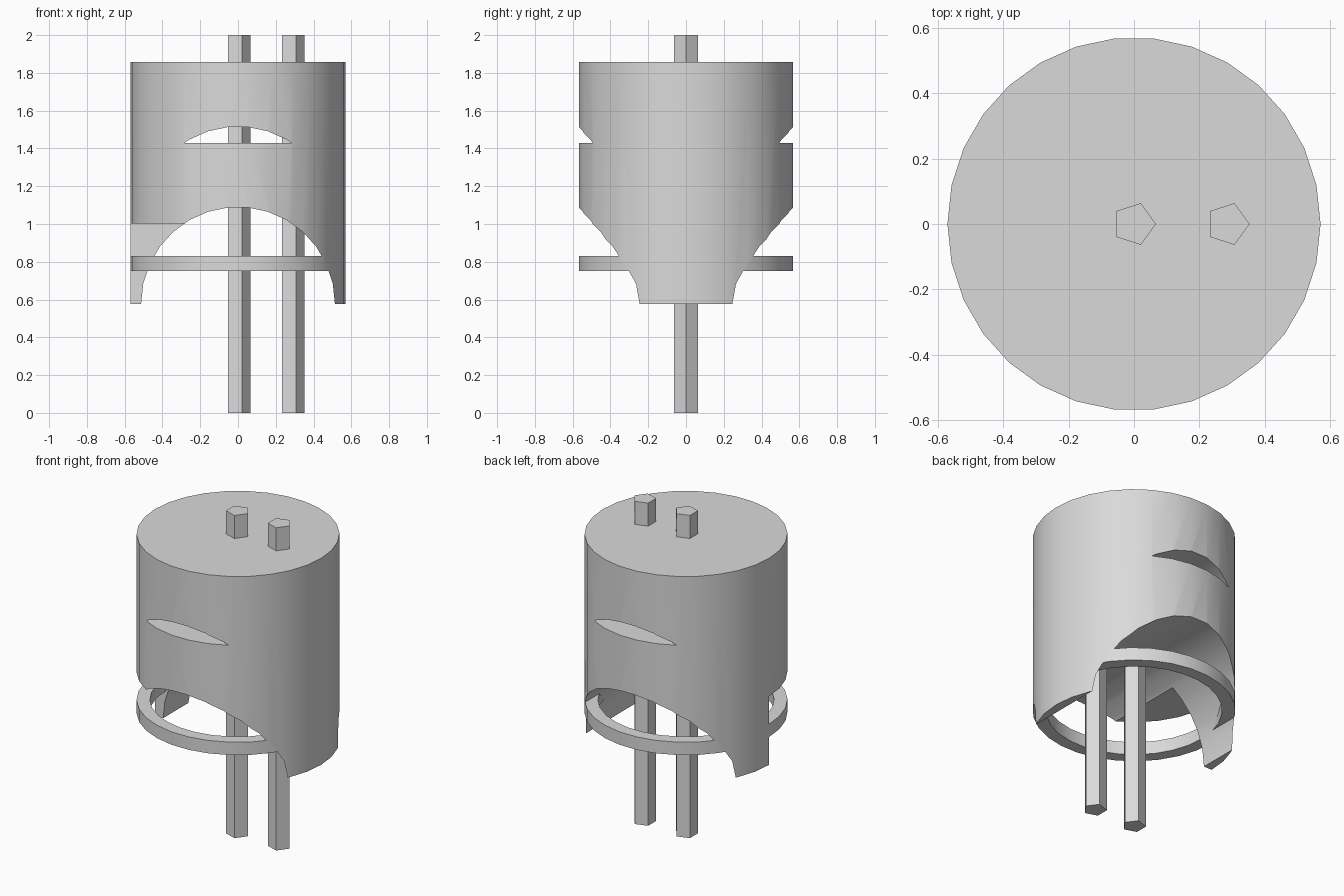
import bpy, bmesh, math

if "Cube" in bpy.data.objects:
    bpy.data.objects.remove(bpy.data.objects["Cube"])

R, SIDES = 0.57, 30            # body radius and facet count
Z0, Z1, Z2, Z3 = 0.577, 1.003, 1.43, 1.857   # body levels
ARCH = 0.513                   # radius of the tunnel arches

grey = bpy.data.materials.new("plain_grey")
grey.diffuse_color = (0.7, 0.7, 0.7, 1)
grey.use_nodes = True
grey.node_tree.nodes["Principled BSDF"].inputs["Base Color"].default_value = grey.diffuse_color


def circle(r, n, cx=0.0, cy=0.0):
    return [(cx + r * math.cos(2 * math.pi * i / n),
             cy + r * math.sin(2 * math.pi * i / n)) for i in range(n)]


def prism(name, profile, lo, hi, along_y=False):
    """Extrude a closed profile along z, or an (x, z) profile along y."""
    bm = bmesh.new()
    place = (lambda a, b, h: (a, h, b)) if along_y else (lambda a, b, h: (a, b, h))
    bottom = [bm.verts.new(place(a, b, lo)) for a, b in profile]
    top = [bm.verts.new(place(a, b, hi)) for a, b in profile]
    bm.faces.new(bottom[::-1])
    bm.faces.new(top)
    n = len(profile)
    for i in range(n):
        j = (i + 1) % n
        bm.faces.new((bottom[i], bottom[j], top[j], top[i]))
    bmesh.ops.recalc_face_normals(bm, faces=bm.faces[:])
    mesh = bpy.data.meshes.new(name)
    bm.to_mesh(mesh)
    bm.free()
    mesh.materials.append(grey)
    ob = bpy.data.objects.new(name, mesh)
    bpy.context.collection.objects.link(ob)
    return ob


def activate(ob):
    bpy.ops.object.select_all(action='DESELECT')
    ob.select_set(True)
    bpy.context.view_layer.objects.active = ob


def cut(ob, cutter):
    mod = ob.modifiers.new("cut", 'BOOLEAN')
    mod.operation, mod.solver, mod.object = 'DIFFERENCE', 'EXACT', cutter
    activate(ob)
    bpy.ops.object.modifier_apply(modifier=mod.name)
    bpy.data.objects.remove(cutter, do_unlink=True)


def smooth(ob):
    activate(ob)
    bpy.ops.object.shade_smooth_by_angle(angle=math.radians(30))


# Solid body
body = prism("body", circle(R, SIDES), Z0, Z3)

# Arched tunnel through the lower half, front to back
cut(body, prism("tunnel_cutter", circle(ARCH, SIDES, 0, Z0), -1, 1, True))

# Slit: the tip of a second arch, with a flat floor
half = math.sqrt(ARCH ** 2 - (Z2 - Z1) ** 2) - 0.002
tip = [(half, Z2)] + [p for p in circle(ARCH, SIDES, 0, Z1) if p[1] > Z2] + [(-half, Z2)]
cut(body, prism("slit_cutter", tip, -1, 1, True))

# Missing quarter below the middle level, front left
cut(body, prism("quarter_cutter", [(-1, -1), (0, -1), (0, 0), (-1, 0)], 0, Z1))
smooth(body)

# Flat ring around the legs
ring = prism("ring", circle(R, SIDES), 0.75, 0.83)
cut(ring, prism("ring_cutter", circle(0.495, SIDES), 0.5, 1.0))
smooth(ring)

# Two five-sided rods running full height
for name, x in (("centre_rod", 0.0), ("side_rod", 0.286)):
    prism(name, circle(0.067, 5, x), 0, 2)
